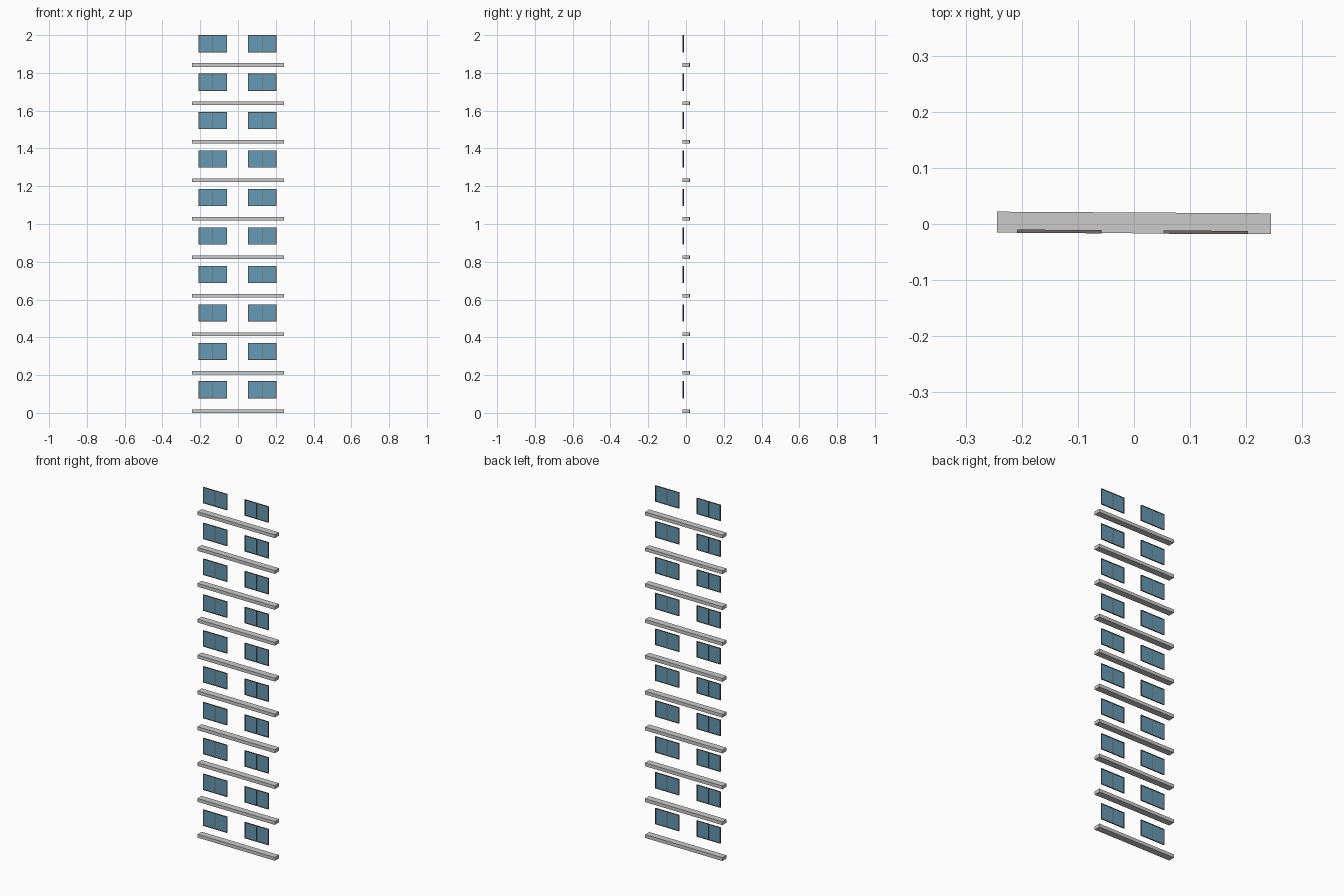
import bpy, bmesh
from mathutils import Matrix, Vector

if "Cube" in bpy.data.objects:
    bpy.data.objects.remove(bpy.data.objects["Cube"])

FLOORS, PITCH = 10, 0.2036
TILT = Matrix.Rotation(-0.006, 4, 'Z')   # facade is turned very slightly


def material(name, color):
    m = bpy.data.materials.new(name)
    m.diffuse_color = (*color, 1)
    m.use_nodes = True
    m.node_tree.nodes["Principled BSDF"].inputs["Base Color"].default_value = m.diffuse_color
    return m


def part(name, boxes, mat=None):
    """One object from (x0, x1, y0, y1, z0, z1) boxes, repeated on every floor."""
    bm = bmesh.new()
    for x0, x1, y0, y1, z0, z1 in boxes:
        centre = Vector((x0 + x1, y0 + y1, z0 + z1)) / 2
        size = (x1 - x0, y1 - y0, z1 - z0, 1)
        bmesh.ops.create_cube(
            bm, size=1, matrix=TILT @ Matrix.Translation(centre) @ Matrix.Diagonal(size))
    mesh = bpy.data.meshes.new(name)
    bm.to_mesh(mesh)
    bm.free()
    ob = bpy.data.objects.new(name, mesh)
    bpy.context.collection.objects.link(ob)
    if mat:
        mesh.materials.append(mat)
    arr = ob.modifiers.new("floors", 'ARRAY')
    arr.count = FLOORS
    arr.use_relative_offset = False
    arr.use_constant_offset = True
    arr.constant_offset_displace = (0, 0, PITCH)
    return ob


frame_mat = material("frame", (0.17, 0.14, 0.13))
glass_mat = material("glass", (0.13, 0.32, 0.46))

# Floor ledges
part("ledge", [(-0.244, 0.244, -0.0165, 0.0205, 0, 0.019)])

# Two-pane windows: frame ring with centre mullion, glass set inside
Z0, Z1, Y0, Y1, T = 0.0766, 2 - 9 * PITCH, -0.0170, -0.0112, 0.004
for side, x0, x1 in (("left", -0.208, -0.058), ("right", 0.053, 0.203)):
    xm = (x0 + x1) / 2
    part(side + "_window_frame", [
        (x0, x0 + T, Y0, Y1, Z0, Z1),
        (x1 - T, x1, Y0, Y1, Z0, Z1),
        (x0 + T, x1 - T, Y0, Y1, Z0, Z0 + T),
        (x0 + T, x1 - T, Y0, Y1, Z1 - T, Z1),
        (xm - T / 2, xm + T / 2, Y0, Y1, Z0 + T, Z1 - T)], frame_mat)
    yc = (Y0 + Y1) / 2
    part(side + "_window_glass", [
        (x0 + T, xm - T / 2, yc - 0.001, yc + 0.001, Z0 + T, Z1 - T),
        (xm + T / 2, x1 - T, yc - 0.001, yc + 0.001, Z0 + T, Z1 - T)], glass_mat)
